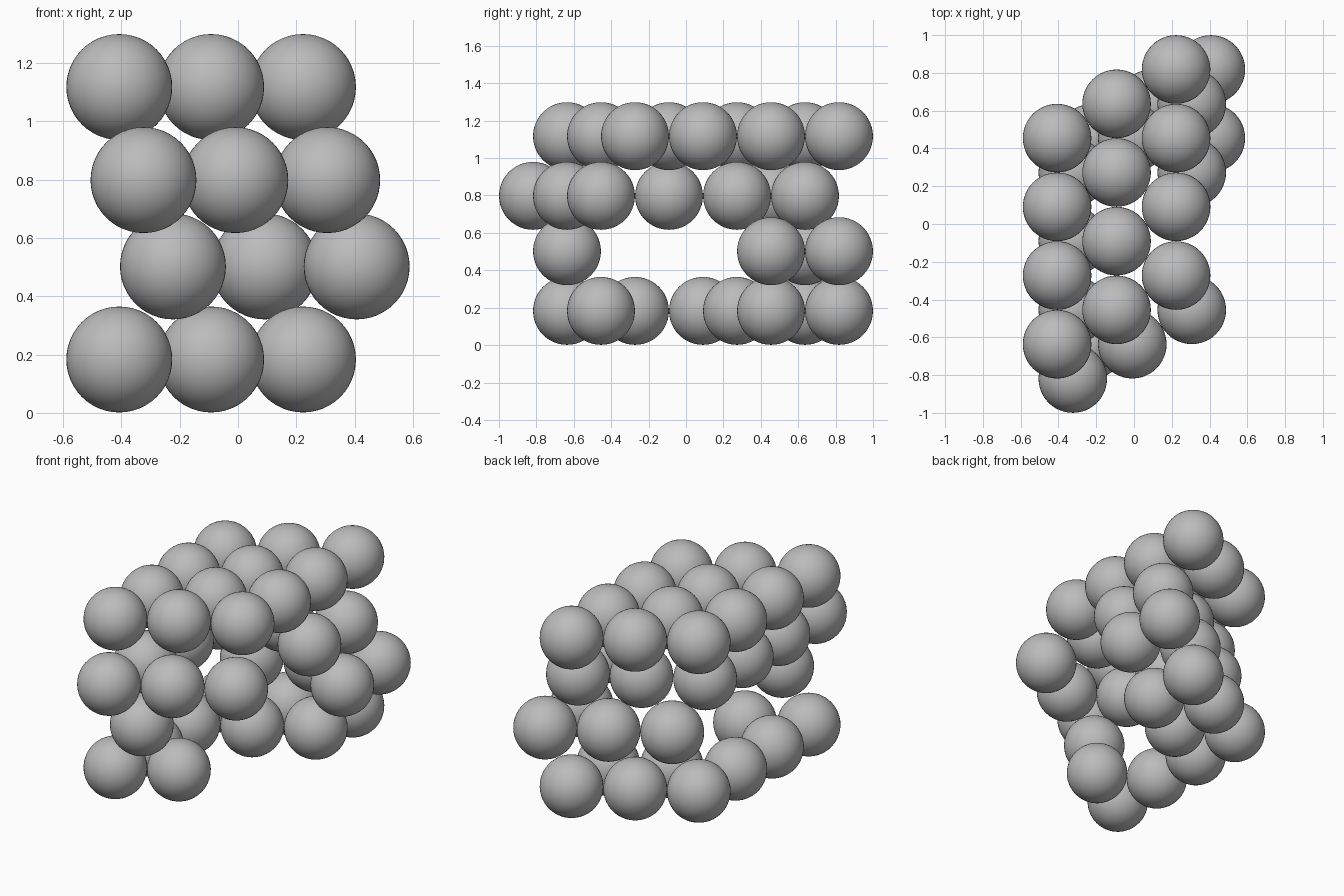
import bpy

RADIUS = 0.1815
STEP = 0.1818                 # half the spacing of neighbours along a row
ROW = STEP * 3 ** 0.5         # spacing between rows

# Remove the default cube
cube = bpy.data.objects.get("Cube")
if cube:
    bpy.data.objects.remove(cube, do_unlink=True)

# One matte grey for every ball
grey = bpy.data.materials.new("plain_grey")
grey.use_nodes = True
colour = (0.5, 0.5, 0.5, 1)
grey.diffuse_color = colour
grey.node_tree.nodes["Principled BSDF"].inputs["Base Color"].default_value = colour

# One shared smooth ball mesh
bpy.ops.mesh.primitive_uv_sphere_add(segments=48, ring_count=24, radius=RADIUS)
template = bpy.context.object
bpy.ops.object.shade_smooth()
ball = template.data
ball.name = "ball"
ball.materials.append(grey)
bpy.data.objects.remove(template, do_unlink=True)

# Layers: name, height, x of first row, y of first row in half steps,
# then the filled sites of each row (x = filled, . = empty), front to back
LAYERS = [
    ("bottom", 0.183, -0.407, -3.5, ("xxxx", "x.xx", "..xx")),
    ("lower", 0.502, -0.223, -3.5, ("x..x", "...x", "..xx")),
    ("upper", 0.798, -0.324, -4.5, ("xxxx", "x..x", "x.xx")),
    ("top", 1.117, -0.407, -3.5, ("xxxx", "xxxx", "xxxx")),
]

# Each row shifts back by half a ball, giving triangular packing
for name, height, first_x, first_y, rows in LAYERS:
    for r, row in enumerate(rows):
        for c, site in enumerate(row):
            if site == "x":
                obj = bpy.data.objects.new(f"{name}_ball_{r + 1}_{c + 1}", ball)
                obj.location = (first_x + r * ROW, (first_y + r + 2 * c) * STEP, height)
                bpy.context.collection.objects.link(obj)
